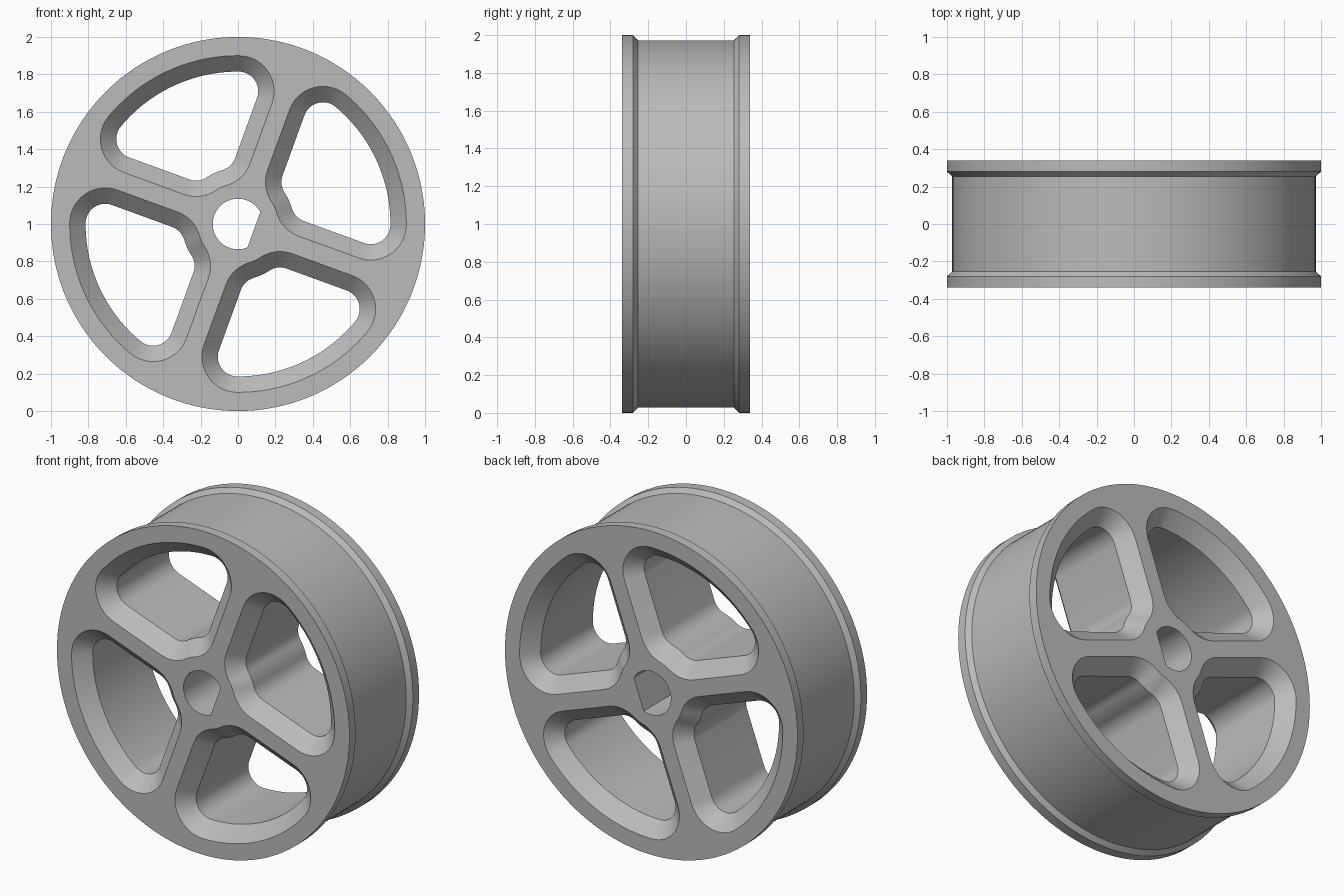
import bpy, bmesh
from math import sin, cos, asin, radians, degrees, sqrt
from mathutils import Matrix

if "Cube" in bpy.data.objects:
    bpy.data.objects.remove(bpy.data.objects["Cube"], do_unlink=True)

HALF = 0.34       # half the wheel width
BEVEL = 0.085     # bevel around each opening
SPOKE = -20       # angle of the first spoke in degrees

grey = bpy.data.materials.new("plain_grey")
grey.use_nodes = True
tone = (0.5, 0.5, 0.5, 1)
grey.diffuse_color = tone
grey.node_tree.nodes["Principled BSDF"].inputs["Base Color"].default_value = tone


def make_object(name, bm):
    bmesh.ops.recalc_face_normals(bm, faces=bm.faces)
    mesh = bpy.data.meshes.new(name)
    bm.to_mesh(mesh)
    bm.free()
    mesh.materials.append(grey)
    ob = bpy.data.objects.new(name, mesh)
    bpy.context.collection.objects.link(ob)
    return ob


def arc(cx, cy, r, start, end, steps):
    angles = [radians(start + (end - start) * i / steps) for i in range(steps + 1)]
    return [(cx + r * cos(a), cy + r * sin(a)) for a in angles]


def loft(bm, loops, angle=0):
    """Closed solid through (depth, outline) loops, turned about the axle."""
    turn = Matrix.Rotation(radians(angle), 2)
    rings = []
    for y, outline in loops:
        ring = []
        for p in outline:
            x, z = turn @ Matrix.Translation((p[0], p[1], 0)).translation.xy
            ring.append(bm.verts.new((x, y, z + 1)))
        rings.append(ring)
    for a, b in zip(rings, rings[1:]):
        for i in range(len(a)):
            j = (i + 1) % len(a)
            bm.faces.new((a[i], a[j], b[j], b[i]))
    bm.faces.new(rings[0])
    bm.faces.new(rings[-1])


def opening(grow):
    """Outline of one opening between spokes at 0 and 90 degrees."""
    edge, fillet, hub, rim = 0.135, 0.105, 0.30, 0.815
    cy = edge + fillet
    inner, outer = hub + fillet, rim - fillet
    a, b = degrees(asin(cy / inner)), degrees(asin(cy / outer))
    half = arc(0, 0, hub - grow, 45, a, 5)
    half += arc(sqrt(inner**2 - cy**2), cy, fillet + grow, a + 180, 270, 8)
    half += arc(sqrt(outer**2 - cy**2), cy, fillet + grow, 270, 360 + b, 14)[:-1]
    half += arc(0, 0, rim + grow, b, 45, 10)
    return half + [(y, x) for x, y in half[-2:0:-1]]


# Wheel body with a flange on each side
body = bmesh.new()
side = [(HALF, 1), (0.28, 1), (0.255, 0.972)]
profile = [(-y, r) for y, r in side] + side[::-1]
loft(body, [(y, arc(0, 0, r, 0, 360, 128)[:-1]) for y, r in profile])
wheel = make_object("wheel", body)

# Four bevelled openings and the flat-sided axle bore
cut = bmesh.new()
extra = 0.01
ends = [(HALF + extra, BEVEL + extra), (HALF - BEVEL, 0)]
stations = [(-y, g) for y, g in ends] + ends[::-1]
for k in range(4):
    loft(cut, [(y, opening(g)) for y, g in stations], SPOKE + 90 * k)
bore = arc(0, 0, 0.135, 48, 312, 48)
loft(cut, [(-0.5, bore), (0.5, bore)], SPOKE)
cutter = make_object("opening_cutter", cut)
cutter.hide_render = True

mod = wheel.modifiers.new("openings", 'BOOLEAN')
mod.operation = 'DIFFERENCE'
mod.solver = 'EXACT'
mod.object = cutter
bpy.ops.object.select_all(action='DESELECT')
bpy.context.view_layer.objects.active = wheel
wheel.select_set(True)
bpy.ops.object.modifier_apply(modifier=mod.name)
bpy.data.objects.remove(cutter, do_unlink=True)
bpy.ops.object.shade_smooth_by_angle(angle=radians(25))
